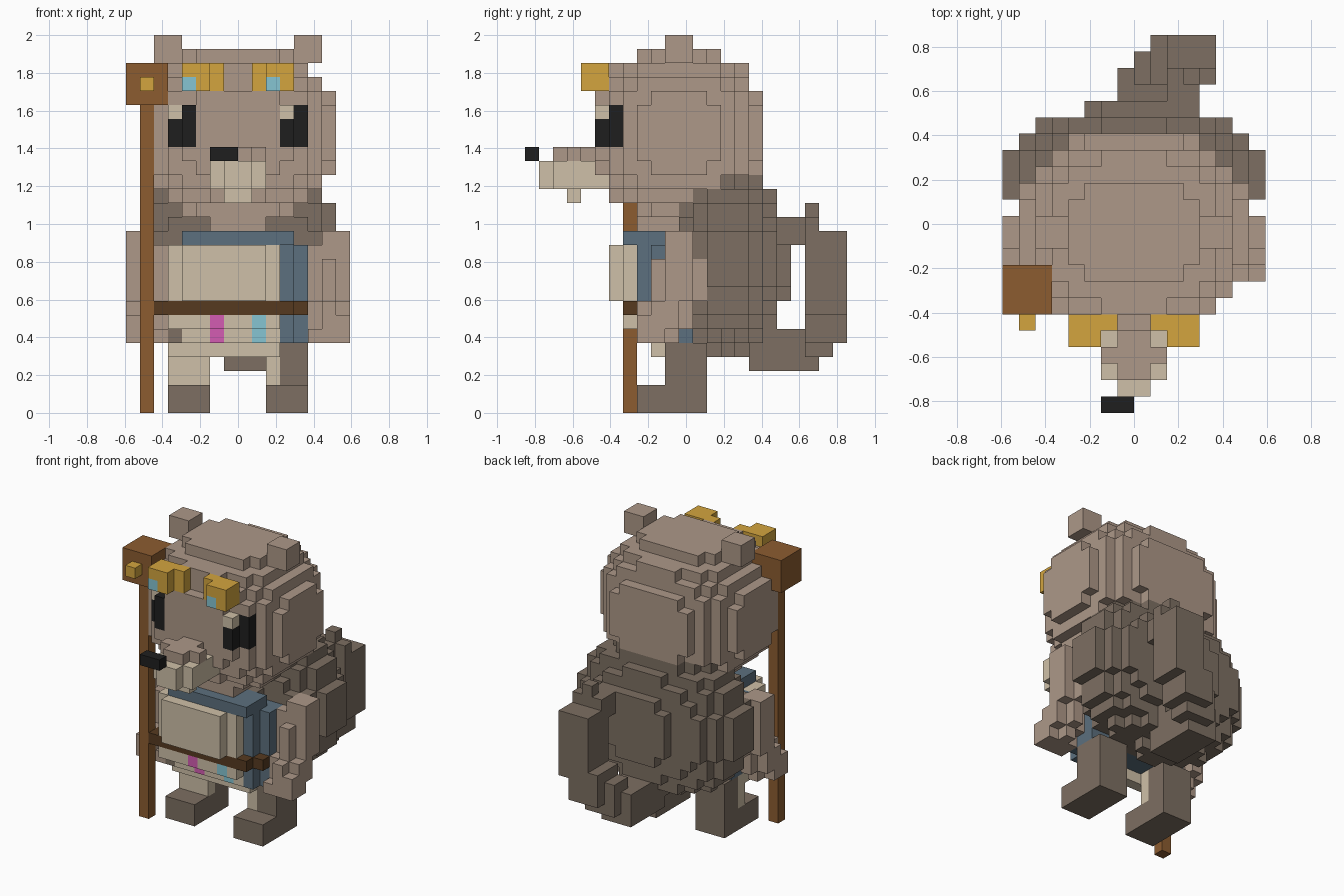
import bpy
import bmesh

cube = bpy.data.objects.get("Cube")
if cube:
    bpy.data.objects.remove(cube, do_unlink=True)

V = 2 / 27          # size of one block
Y_MID = 11.5        # grid depth is 23 blocks


def linear(c):
    c /= 255
    return c / 12.92 if c <= 0.04045 else ((c + 0.055) / 1.055) ** 2.4


# Flat colours
COLOURS = {
    "light_fur": (173, 152, 136),
    "dark_fur": (125, 111, 98),
    "cream": (207, 192, 168),
    "gold": (211, 165, 63),
    "blue_cloth": (92, 112, 126),
    "black": (31, 31, 31),
    "wood": (140, 92, 48),
    "belt_leather": (86, 58, 32),
    "cyan": (134, 197, 210),
    "pink": (211, 92, 178),
}
MATS = {}
for name, rgb in COLOURS.items():
    m = bpy.data.materials.new(name)
    m.use_nodes = True
    col = [linear(c) for c in rgb] + [1]
    m.diffuse_color = col
    m.node_tree.nodes["Principled BSDF"].inputs["Base Color"].default_value = col
    MATS[name] = m

cells = {}          # (i, j, k) -> (part, colour); later parts replace earlier ones


def box(part, colour, x, y, z):
    for i in range(*x):
        for j in range(*y):
            for k in range(*z):
                cells[i, j, k] = (part, colour)


def mirrored(part, colour, x, y, z):
    box("left_" + part, colour, x, y, z)
    box("right_" + part, colour, (-x[1], -x[0]), y, z)


def ellipsoid(part, colour, centre, radii):
    lo = [int(c - r) - 1 for c, r in zip(centre, radii)]
    hi = [int(c + r) + 2 for c, r in zip(centre, radii)]
    for i in range(lo[0], hi[0]):
        for j in range(lo[1], hi[1]):
            for k in range(lo[2], hi[2]):
                p = (i + 0.5, j + 0.5, k + 0.5)
                if sum(((a - c) / r) ** 2 for a, c, r in zip(p, centre, radii)) <= 1:
                    cells[i, j, k] = (part, colour)


# Head with ears
ellipsoid("head", "light_fur", (0, 11, 20), (7.5, 6.5, 6.5))
mirrored("ear", "light_fur", (4, 6), (10, 12), (25, 27))

# Furry back
ellipsoid("back_fur", "dark_fur", (0, 14.5, 11), (8.0, 4.4, 6.8))

# Tail, rising from the base, leaning left and hooking back at the top
for x, y, z in [
    ((-1, 2), (16, 21), (3, 6)),
    ((0, 3), (20, 22), (4, 7)),
    ((1, 4), (20, 23), (5, 8)),
    ((2, 5), (20, 23), (7, 13)),
    ((2, 5), (20, 21), (13, 14)),
    ((2, 4), (18, 20), (12, 14)),
    ((3, 4), (20, 21), (14, 15)),
]:
    box("tail", "dark_fur", x, y, z)

# Neck and clothed torso
box("neck", "light_fur", (-2, 2), (8, 13), (13, 15))
box("torso", "blue_cloth", (-5, 5), (9, 12), (5, 12))

# Arms, hanging slightly forward, with rounded edges
mirrored("arm", "light_fur", (6, 8), (10, 12), (10, 13))
mirrored("arm", "light_fur", (6, 7), (9, 13), (8, 11))
mirrored("arm", "light_fur", (7, 8), (10, 12), (8, 11))
mirrored("arm", "light_fur", (5, 6), (10, 12), (8, 12))
mirrored("arm", "light_fur", (6, 7), (8, 12), (6, 8))
mirrored("arm", "light_fur", (7, 8), (9, 11), (6, 8))
mirrored("arm", "light_fur", (5, 6), (9, 11), (6, 8))
mirrored("hand", "light_fur", (7, 8), (8, 10), (5, 7))
mirrored("hand", "light_fur", (6, 7), (8, 11), (5, 6))
mirrored("hand", "light_fur", (5, 6), (8, 10), (5, 6))

# Vest, shirt and belt
box("vest", "blue_cloth", (-4, 4), (7, 10), (12, 13))
box("vest", "blue_cloth", (3, 4), (8, 9), (5, 12))
box("shirt", "cream", (-5, 3), (7, 9), (8, 12))
box("shirt", "cream", (-4, 2), (6, 7), (8, 12))
box("skirt", "cream", (-5, 3), (7, 9), (6, 7))
box("skirt", "cream", (-5, 3), (8, 9), (5, 6))
box("skirt", "cream", (-5, 3), (9, 10), (4, 5))
box("skirt", "dark_fur", (-5, -4), (8, 9), (5, 6))
box("belt", "belt_leather", (-6, 4), (7, 9), (7, 8))
box("belt", "belt_leather", (4, 5), (8, 9), (7, 8))
box("skirt", "pink", (-2, -1), (7, 8), (6, 7))
box("skirt", "pink", (-2, -1), (8, 9), (5, 6))
box("skirt", "cyan", (1, 2), (7, 8), (6, 7))
box("skirt", "cyan", (1, 2), (8, 9), (5, 6))

# Legs and feet
mirrored("leg", "dark_fur", (2, 5), (10, 13), (2, 5))
mirrored("foot", "dark_fur", (2, 5), (8, 13), (0, 2))
box("right_leg", "cream", (-5, -2), (10, 11), (2, 5))
box("left_leg", "cream", (2, 3), (10, 11), (2, 5))

# Eyes set into the head
mirrored("eye", "black", (3, 4), (5, 6), (19, 22))
mirrored("eye", "black", (4, 5), (6, 7), (19, 22))
box("left_eye", "cream", (3, 4), (5, 6), (21, 22))
box("right_eye", "cream", (-5, -4), (6, 7), (21, 22))

# Goggles on the brow
mirrored("goggle", "gold", (2, 4), (4, 6), (23, 25))
mirrored("goggle", "gold", (1, 2), (5, 6), (23, 25))
box("left_goggle", "cyan", (2, 3), (4, 5), (23, 24))
box("right_goggle", "cyan", (-4, -3), (4, 5), (23, 24))

# Snout, chin and nose
box("snout", "cream", (-2, 2), (2, 6), (16, 18))
box("snout", "cream", (-1, 1), (1, 2), (16, 18))
box("snout", "cream", (-1, 1), (3, 4), (15, 16))
box("snout_bridge", "light_fur", (-1, 1), (2, 6), (18, 19))
box("snout_bridge", "light_fur", (-2, 2), (3, 4), (18, 19))
box("nose", "black", (-2, 0), (0, 1), (18, 19))

# Staff with block head and knob
box("staff", "wood", (-7, -6), (7, 8), (0, 22))
box("staff_head", "wood", (-8, -5), (6, 9), (22, 25))
box("staff_knob", "gold", (-7, -6), (5, 6), (23, 24))

# Outward faces: direction and the four corners of that side
SIDES = {
    (1, 0, 0): ((1, 0, 0), (1, 1, 0), (1, 1, 1), (1, 0, 1)),
    (-1, 0, 0): ((0, 0, 0), (0, 0, 1), (0, 1, 1), (0, 1, 0)),
    (0, 1, 0): ((0, 1, 0), (0, 1, 1), (1, 1, 1), (1, 1, 0)),
    (0, -1, 0): ((0, 0, 0), (1, 0, 0), (1, 0, 1), (0, 0, 1)),
    (0, 0, 1): ((0, 0, 1), (1, 0, 1), (1, 1, 1), (0, 1, 1)),
    (0, 0, -1): ((0, 0, 0), (0, 1, 0), (1, 1, 0), (1, 0, 0)),
}


def build(part):
    """Make one mesh from the exposed block sides of a part."""
    bm = bmesh.new()
    verts, slots = {}, []
    for cell, (owner, colour) in cells.items():
        if owner != part:
            continue
        if colour not in slots:
            slots.append(colour)
        for d, corners in SIDES.items():
            if tuple(a + b for a, b in zip(cell, d)) in cells:
                continue
            ring = []
            for c in corners:
                p = tuple(a + b for a, b in zip(cell, c))
                if p not in verts:
                    verts[p] = bm.verts.new((p[0] * V, (p[1] - Y_MID) * V, p[2] * V))
                ring.append(verts[p])
            bm.faces.new(ring).material_index = slots.index(colour)
    mesh = bpy.data.meshes.new(part)
    bm.to_mesh(mesh)
    bm.free()
    for s in slots:
        mesh.materials.append(MATS[s])
    bpy.context.collection.objects.link(bpy.data.objects.new(part, mesh))


for part in dict.fromkeys(owner for owner, _ in cells.values()):
    build(part)
